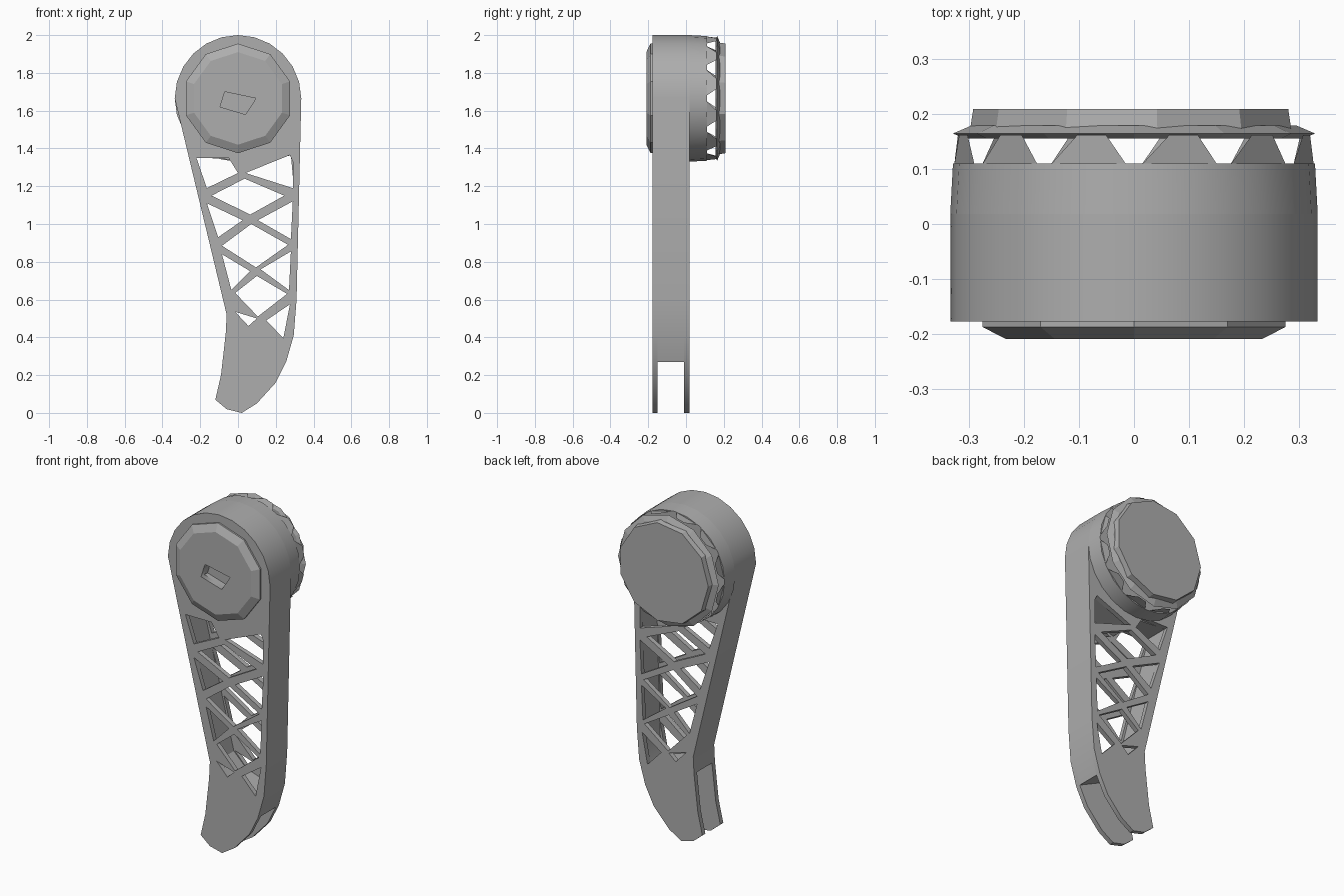
import bpy, bmesh, math
from math import sin, cos, pi

if "Cube" in bpy.data.objects:
    bpy.data.objects.remove(bpy.data.objects["Cube"])

grey = bpy.data.materials.new("mid_grey")
grey.use_nodes = True
grey.diffuse_color = (0.42, 0.42, 0.42, 1)
grey.node_tree.nodes["Principled BSDF"].inputs["Base Color"].default_value = (0.42, 0.42, 0.42, 1)

HUB_Z = 1.665
HUB_R = 0.335


def plate(name, loops, y0, y1):
    """Extrude an x-z outline, with further loops as holes, from y0 to y1."""
    cu = bpy.data.curves.new(name, 'CURVE')
    cu.dimensions = '2D'
    cu.fill_mode = 'BOTH'
    cu.extrude = (y1 - y0) / 2
    for pts in loops:
        s = cu.splines.new('POLY')
        s.points.add(len(pts) - 1)
        for p, (x, z) in zip(s.points, pts):
            p.co = (x, z, 0, 1)
        s.use_cyclic_u = True
    ob = bpy.data.objects.new(name, cu)
    bpy.context.collection.objects.link(ob)
    ob.rotation_euler = (pi / 2, 0, 0)
    ob.location.y = (y0 + y1) / 2
    bpy.ops.object.select_all(action='DESELECT')
    ob.select_set(True)
    bpy.context.view_layer.objects.active = ob
    bpy.ops.object.convert(target='MESH')
    ob = bpy.context.object
    bm = bmesh.new()
    bm.from_mesh(ob.data)
    bmesh.ops.remove_doubles(bm, verts=bm.verts, dist=0.0001)
    bmesh.ops.recalc_face_normals(bm, faces=bm.faces)
    bm.to_mesh(ob.data)
    bm.free()
    ob.data.materials.clear()
    ob.data.materials.append(grey)
    return ob


def finish(name, bm):
    bmesh.ops.recalc_face_normals(bm, faces=bm.faces)
    me = bpy.data.meshes.new(name)
    bm.to_mesh(me)
    bm.free()
    me.materials.append(grey)
    ob = bpy.data.objects.new(name, me)
    bpy.context.collection.objects.link(ob)
    return ob


def rim(r, y, a):
    return (r * cos(a), y, HUB_Z + r * sin(a))


def drum(name, profile, sides, turn=0.0):
    """Closed drum along y from (radius, y) rings."""
    bm = bmesh.new()
    rings = [[bm.verts.new(rim(r, y, turn + 2 * pi * i / sides)) for i in range(sides)]
             for r, y in profile]
    for a, b in zip(rings, rings[1:]):
        for i in range(sides):
            j = (i + 1) % sides
            bm.faces.new((a[i], a[j], b[j], b[i]))
    bm.faces.new(rings[0])
    bm.faces.new(rings[-1])
    return finish(name, bm)


# Outline of the leg: round head, straight +x edge, tapering -x edge, curved toe
head = [(HUB_R * cos(pi * i / 12), HUB_Z + HUB_R * sin(pi * i / 12)) for i in range(13)]
taper = [(-0.06, 0.52), (-0.065, 0.42)]
toe = [(-0.09, 0.2), (-0.12, 0.07), (-0.06, 0.02), (0.02, 0.0), (0.1, 0.05), (0.2, 0.16)]
heel = [(0.255, 0.27), (0.295, 0.41), (0.31, 0.6)]
outline = head + taper + toe + heel

# Lattice openings, top to bottom
openings = [
    [(-0.22, 1.35), (-0.05, 1.35), (0.0, 1.27), (-0.165, 1.19)],
    [(0.04, 1.27), (0.275, 1.365), (0.29, 1.33), (0.29, 1.19)],
    [(-0.14, 1.15), (0.035, 1.24), (0.245, 1.15), (0.065, 1.05)],
    [(-0.165, 1.11), (0.025, 1.02), (-0.105, 0.93)],
    [(0.29, 1.12), (0.105, 1.02), (0.28, 0.92)],
    [(-0.085, 0.885), (0.07, 1.0), (0.265, 0.89), (0.095, 0.77)],
    [(-0.085, 0.84), (0.065, 0.75), (-0.035, 0.65)],
    [(0.28, 0.855), (0.12, 0.76), (0.27, 0.65)],
    [(-0.015, 0.635), (0.1, 0.725), (0.26, 0.63), (0.105, 0.51)],
    [(-0.015, 0.535), (0.1, 0.5), (0.055, 0.46)],
    [(0.275, 0.575), (0.15, 0.49), (0.24, 0.395)],
]
socket = [(-0.07, 1.70), (0.095, 1.665), (0.04, 1.58), (-0.095, 1.62)]

plate("front_truss_plate", [outline] + openings + [socket], -0.178, -0.15)
plate("back_truss_plate", [outline] + openings, -0.01, 0.018)

# Side walls between the plates, open inside and ending above the toe slot
wall = head + taper + heel
cavity = [(-0.225, 1.355), (-0.03, 1.34), (0.02, 1.28), (0.28, 1.365), (0.295, 1.2),
          (0.275, 0.5), (0.24, 0.39), (0.06, 0.45), (-0.02, 0.53)]
plate("side_walls", [wall, cavity], -0.15, -0.01)

# Front hub with chamfered edge and a four-sided socket
hub = drum("front_hub", [(0.29, -0.175), (0.29, -0.188), (0.245, -0.21)], 10, pi / 10)
cutter = plate("socket_cutter", [socket], -0.25, -0.12)
cutter.hide_render = True
mod = hub.modifiers.new("socket", 'BOOLEAN')
mod.operation = 'DIFFERENCE'
mod.solver = 'EXACT'
mod.object = cutter
bpy.ops.object.select_all(action='DESELECT')
bpy.context.view_layer.objects.active = hub
hub.select_set(True)
bpy.ops.object.modifier_apply(modifier="socket")
bpy.data.objects.remove(cutter)

# Motor housing behind the head
drum("motor_housing", [(0.335, 0.018), (0.33, 0.11)], 24)

# Jagged collar between housing and cap
bm = bmesh.new()
teeth = 12
step = 2 * pi / teeth
for i in range(teeth):
    a = i * step
    low = [bm.verts.new(rim(0.328, 0.108, a + k * step)) for k in (0.08, 0.92)]
    high = [bm.verts.new(rim(0.325, 0.162, a + k * step)) for k in (0.62, 0.3)]
    bm.faces.new(low + high)
finish("jagged_collar", bm)

# Rear cap with a thin flange
drum("cap_flange", [(0.31, 0.156), (0.33, 0.165), (0.295, 0.18)], 12)
drum("rear_cap", [(0.3, 0.165), (0.293, 0.21)], 11, pi / 11)

# Smooth the rounded sides, keep hard edges crisp
bpy.ops.object.select_all(action='DESELECT')
for name in ("motor_housing", "side_walls", "front_truss_plate", "back_truss_plate"):
    ob = bpy.data.objects[name]
    ob.select_set(True)
    bpy.context.view_layer.objects.active = ob
bpy.ops.object.shade_smooth_by_angle(angle=math.radians(25))
